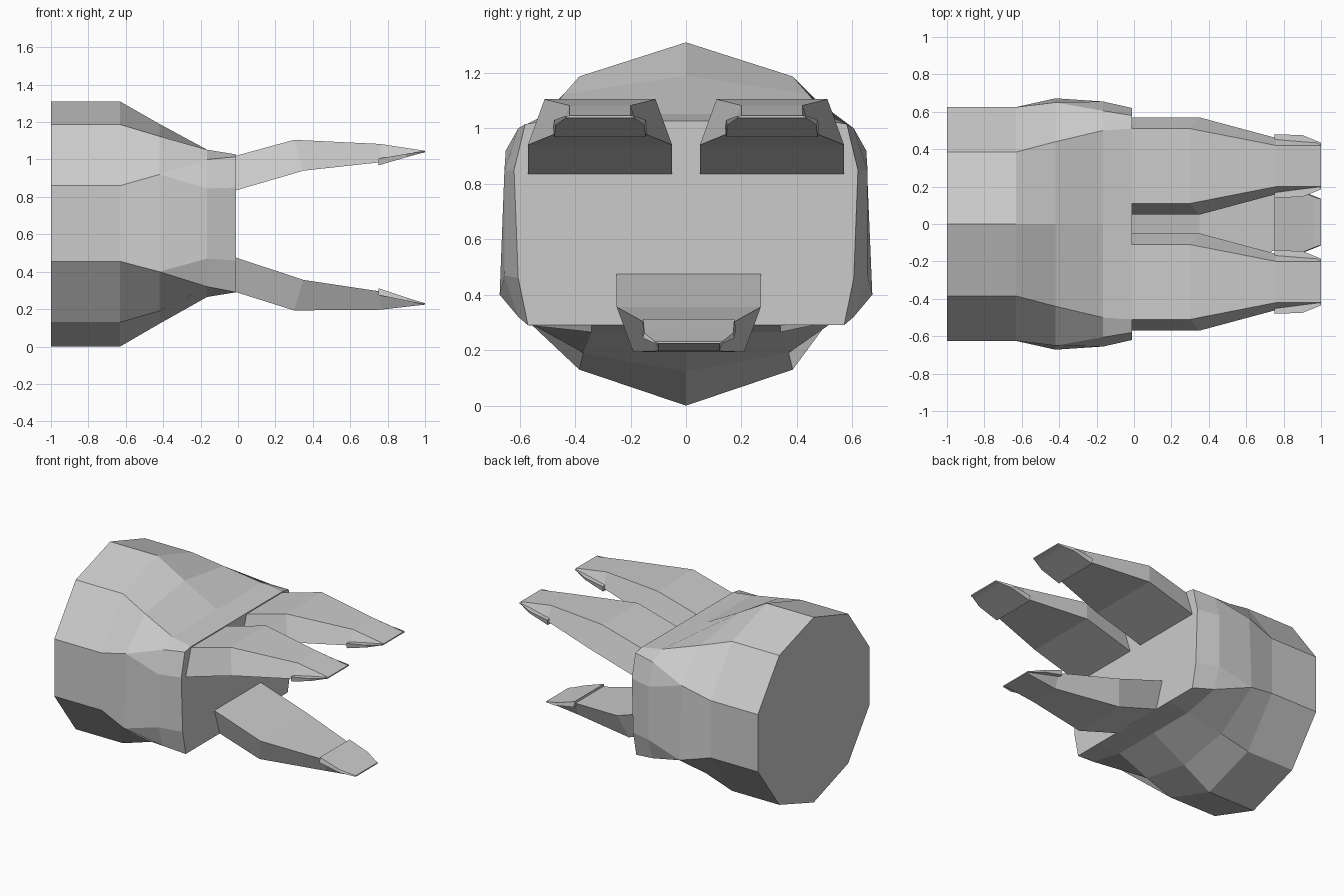
import bpy, bmesh

if "Cube" in bpy.data.objects:
    bpy.data.objects.remove(bpy.data.objects["Cube"])


def loft(name, sections):
    """Skin a list of closed rings (lists of xyz) and cap both ends."""
    bm = bmesh.new()
    rings = [[bm.verts.new(p) for p in s] for s in sections]
    n = len(rings[0])
    for a, b in zip(rings, rings[1:]):
        for i in range(n):
            j = (i + 1) % n
            bm.faces.new((a[i], a[j], b[j], b[i]))
    bm.faces.new(rings[0])
    bm.faces.new(rings[-1])
    bmesh.ops.remove_doubles(bm, verts=bm.verts, dist=1e-4)
    bmesh.ops.recalc_face_normals(bm, faces=bm.faces)
    mesh = bpy.data.meshes.new(name)
    bm.to_mesh(mesh)
    bm.free()
    obj = bpy.data.objects.new(name, mesh)
    bpy.context.collection.objects.link(obj)
    return obj


def ring(x, half):
    """Mirror a half outline (top centre to bottom centre) across y = 0."""
    full = half + [(-y, z) for y, z in half[-2:0:-1]]
    return [(x, y, z) for y, z in full]


# Palm: ten-sided wrist flattening into a boxy front with bevelled sides
wrist = [(0, 1.31), (.385, 1.187), (.625, .86), (.625, .86),
         (.625, .455), (.625, .455), (.385, .13), (0, 0)]
middle = [(0, 1.19), (.44, 1.124), (.65, .92), (.65, .92),
          (.672, .40), (.672, .40), (.37, .19), (0, .122)]
knuckle = [(0, 1.052), (.5, 1.052), (.605, 1.0), (.655, .845),
           (.655, .47), (.605, .32), (.34, .265), (0, .265)]
front = [(0, 1.027), (.51, 1.027), (.58, 1.015), (.62, .85),
         (.605, .46), (.57, .29), (.34, .29), (0, .29)]
loft("palm", [ring(-1, wrist), ring(-.63, wrist), ring(-.42, middle),
              ring(-.165, knuckle), ring(-.01, front)])

# Each finger section: upper edge (x, half width, z), lower edge (same)
FINGER = [((-.01, .20, 1.02), (-.01, .26, .835)),
          ((.30, .20, 1.105), (.35, .26, .94)),
          ((.76, .11, 1.083), (.76, .15, .985)),
          ((1.0, .11, 1.046), (1.0, .125, 1.038))]
CLAW = [((.75, .17, 1.005), (.75, .165, .968)),
        ((.90, .165, 1.03), (.90, .16, 1.012)),
        ((1.0, .125, 1.045), (1.0, .12, 1.04))]


def digit(name, cy, flip):
    for part, profile in (("", FINGER), ("_claw", CLAW)):
        sections = []
        for (xu, wu, zu), (xl, wl, zl) in profile:
            if flip:
                zu, zl = 1.31 - .04 * xu - zu, 1.31 - .04 * xl - zl
            sections.append([(xu, cy - wu, zu), (xu, cy + wu, zu),
                             (xl, cy + wl, zl), (xl, cy - wl, zl)])
        loft(name + part, sections)


# Two fingers above, one thumb below
digit("finger_left", .31, False)
digit("finger_right", -.31, False)
digit("thumb", .01, True)
